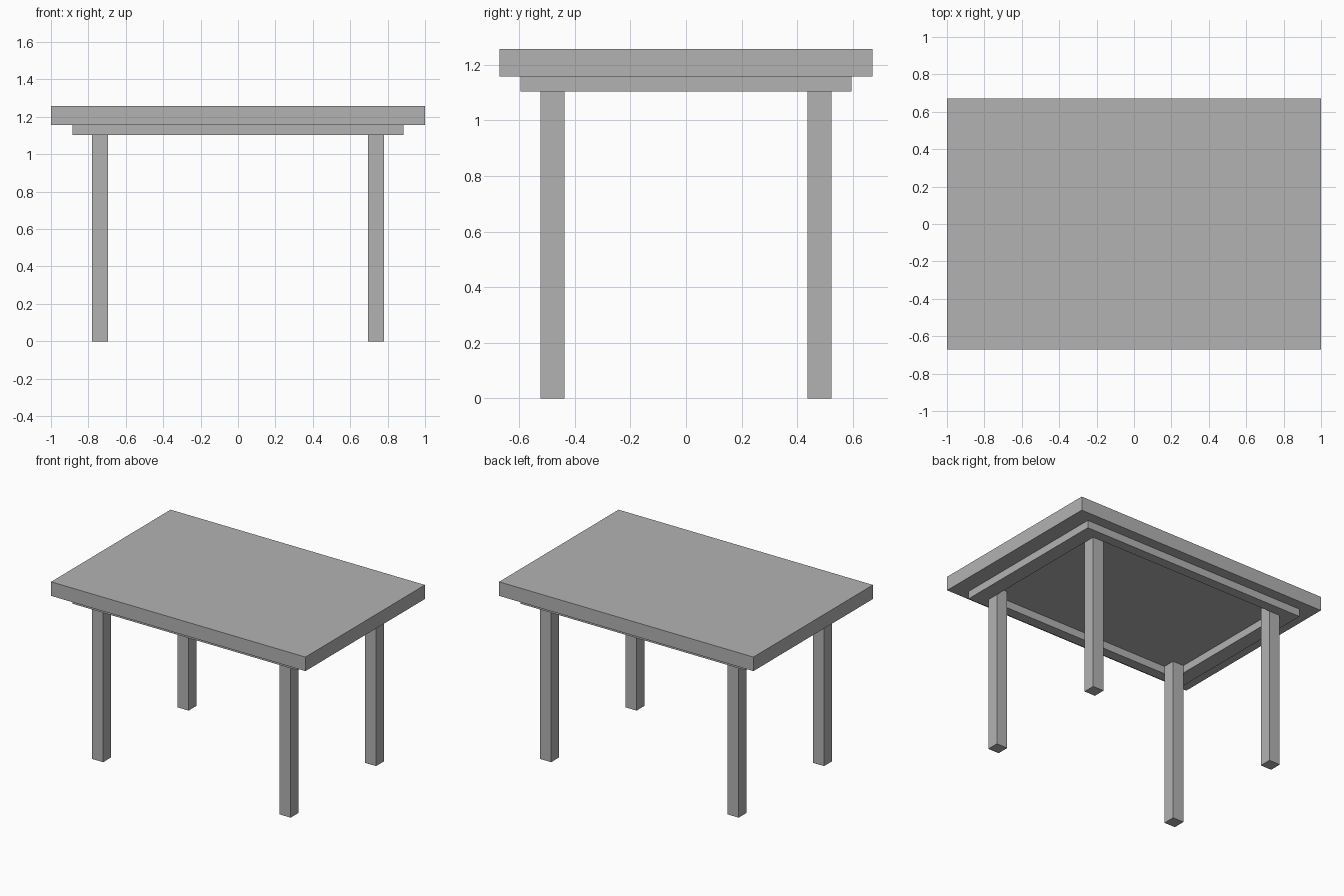
import bpy

if "Cube" in bpy.data.objects:
    bpy.data.objects.remove(bpy.data.objects["Cube"], do_unlink=True)

grey = bpy.data.materials.new("plain_grey")
grey.use_nodes = True
colour = (0.45, 0.45, 0.45, 1)
grey.diffuse_color = colour
grey.node_tree.nodes["Principled BSDF"].inputs["Base Color"].default_value = colour


def box(name, x, y, z):
    """Box spanning the (low, high) pairs x, y and z."""
    bpy.ops.mesh.primitive_cube_add(size=1)
    ob = bpy.context.object
    ob.name = name
    ob.location = [(a + b) / 2 for a, b in (x, y, z)]
    ob.scale = [b - a for a, b in (x, y, z)]
    bpy.ops.object.transform_apply(location=True, rotation=False, scale=True)
    ob.data.materials.append(grey)
    return ob


top_z, board_z, apron_z = 1.257, 1.157, 1.103
out_x, out_y = 0.885, 0.595     # apron outer half sizes
in_x, in_y = 0.78, 0.523        # apron inner half sizes
leg = 0.086

# Table top
box("table_top", (-1, 1), (-0.671, 0.671), (board_z, top_z))

# Apron: one mesh frame, open in the middle
outer = [(out_x, out_y), (-out_x, out_y), (-out_x, -out_y), (out_x, -out_y)]
inner = [(in_x, in_y), (-in_x, in_y), (-in_x, -in_y), (in_x, -in_y)]
verts = [(x, y, z) for z in (apron_z, board_z) for ring in (outer, inner) for x, y in ring]
faces = []
for i in range(4):
    j = (i + 1) % 4
    ob, ib, ot, it = [(k + i, k + j) for k in (0, 4, 8, 12)]
    for a, b in ((ob, ot), (ot, it), (it, ib), (ib, ob)):
        faces.append((a[0], a[1], b[1], b[0]))
mesh = bpy.data.meshes.new("apron")
mesh.from_pydata(verts, [], faces)
mesh.materials.append(grey)
bpy.context.collection.objects.link(bpy.data.objects.new("apron", mesh))

# Legs, tucked into the corners of the apron
for sx, side in ((1, "left"), (-1, "right")):
    for sy, end in ((-1, "front"), (1, "back")):
        x = sorted((sx * in_x, sx * (in_x - leg)))
        y = sorted((sy * in_y, sy * (in_y - leg)))
        box(f"{end}_{side}_leg", x, y, (0, board_z))
